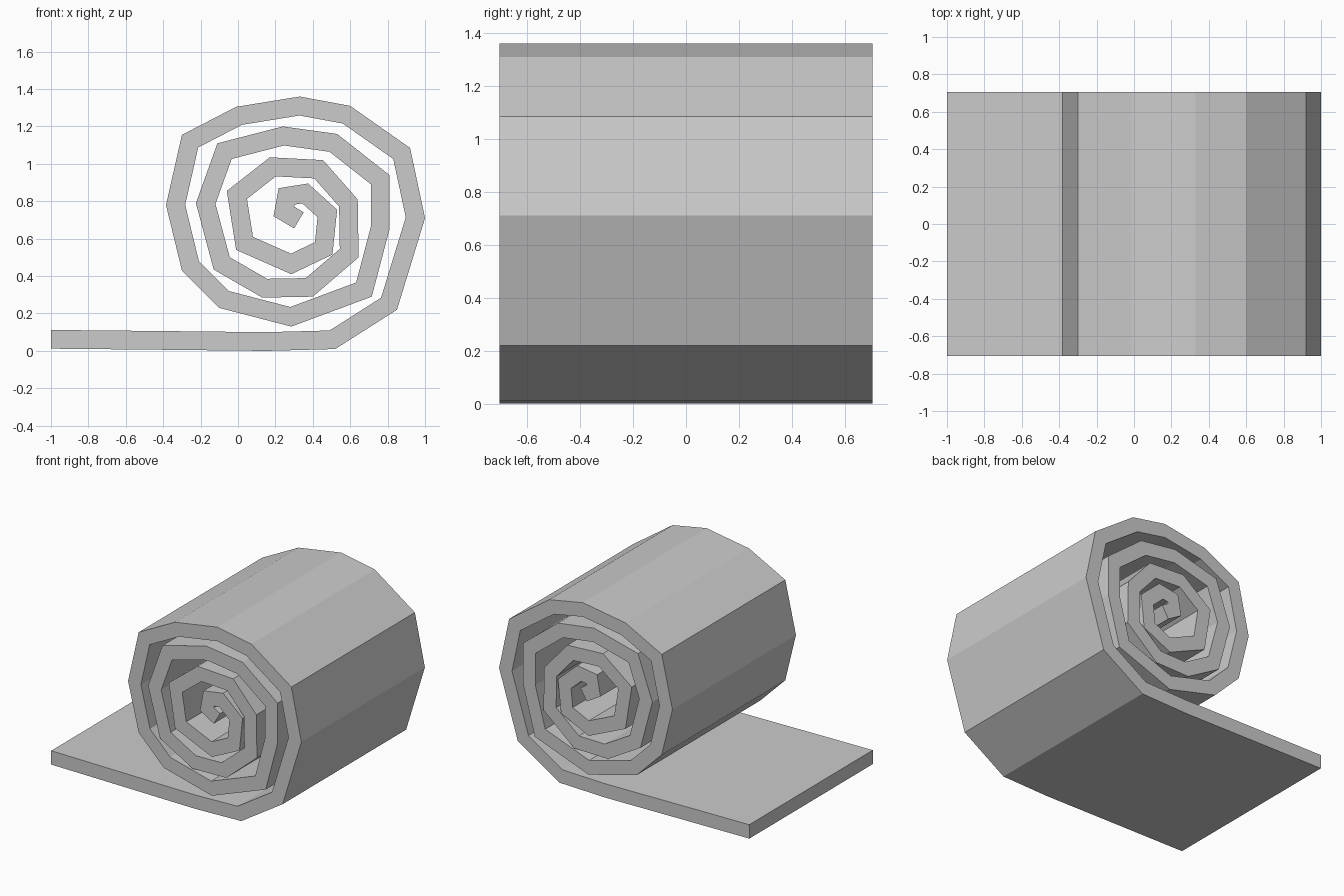
import bpy
import bmesh
from mathutils import Vector

if "Cube" in bpy.data.objects:
    bpy.data.objects.remove(bpy.data.objects["Cube"], do_unlink=True)

THICKNESS = 0.1
HALF_WIDTH = 0.705

# Outer edge of the rolled sheet, from the flat end to the core
OUTER_EDGE = [
    (-1, .012), (-.39, .006), (.15, 0), (.52, .01),
    (.85, .22), (1, .71), (.92, 1.085), (.6, 1.31), (.33, 1.36),
    (-.01, 1.305), (-.3, 1.155), (-.385, .78), (-.3, .43), (-.1, .23),
    (.285, .13), (.715, .29), (.81, .65), (.81, .94), (.53, 1.16),
    (.24, 1.2), (-.11, 1.11), (-.225, .79), (-.13, .435), (.13, .285),
    (.4, .29), (.645, .5), (.64, .81), (.455, 1.02), (.17, 1.035),
    (-.06, .855), (-.01, .54), (.285, .41), (.505, .515), (.53, .755),
    (.375, .895), (.217, .87), (.19, .72), (.3, .655),
]


def make_material(name, color):
    material = bpy.data.materials.new(name)
    material.use_nodes = True
    material.diffuse_color = color
    shader = next(n for n in material.node_tree.nodes if n.type == 'BSDF_PRINCIPLED')
    shader.inputs["Base Color"].default_value = color
    return material


def inset_path(points, distance):
    """Offset an open path to its left with mitred corners."""
    normals = []
    for start, end in zip(points, points[1:]):
        along = (end - start).normalized()
        normals.append(Vector((-along.y, along.x)))
    before = [normals[0]] + normals
    after = normals + [normals[-1]]
    return [p + (a + b) * distance / (1 + a.dot(b))
            for p, a, b in zip(points, before, after)]


def build_sheet(name, outer, inner, material):
    """Sweep the strip between two edges across the width of the sheet."""
    bm = bmesh.new()

    def add_edge(points, y):
        return [bm.verts.new((p.x, y, p.y)) for p in points]

    outer_front, outer_back = (add_edge(outer, y) for y in (-HALF_WIDTH, HALF_WIDTH))
    inner_front, inner_back = (add_edge(inner, y) for y in (-HALF_WIDTH, HALF_WIDTH))
    ring = [outer_front, inner_front, inner_back, outer_back]

    # Four long sides: front rim, inside, back rim, outside
    for side, following in zip(ring, ring[1:] + ring[:1]):
        for i in range(len(outer) - 1):
            bm.faces.new((side[i], side[i + 1], following[i + 1], following[i]))
    # Flat end and core end
    for index in (0, -1):
        bm.faces.new([side[index] for side in ring])

    bmesh.ops.recalc_face_normals(bm, faces=bm.faces)
    mesh = bpy.data.meshes.new(name)
    bm.to_mesh(mesh)
    bm.free()
    mesh.materials.append(material)
    sheet = bpy.data.objects.new(name, mesh)
    bpy.context.collection.objects.link(sheet)
    return sheet


outer_path = [Vector(p) for p in OUTER_EDGE]
inner_path = inset_path(outer_path, THICKNESS)
light_grey = make_material("light grey", (0.6, 0.6, 0.6, 1))
build_sheet("rolled_mat", outer_path, inner_path, light_grey)
